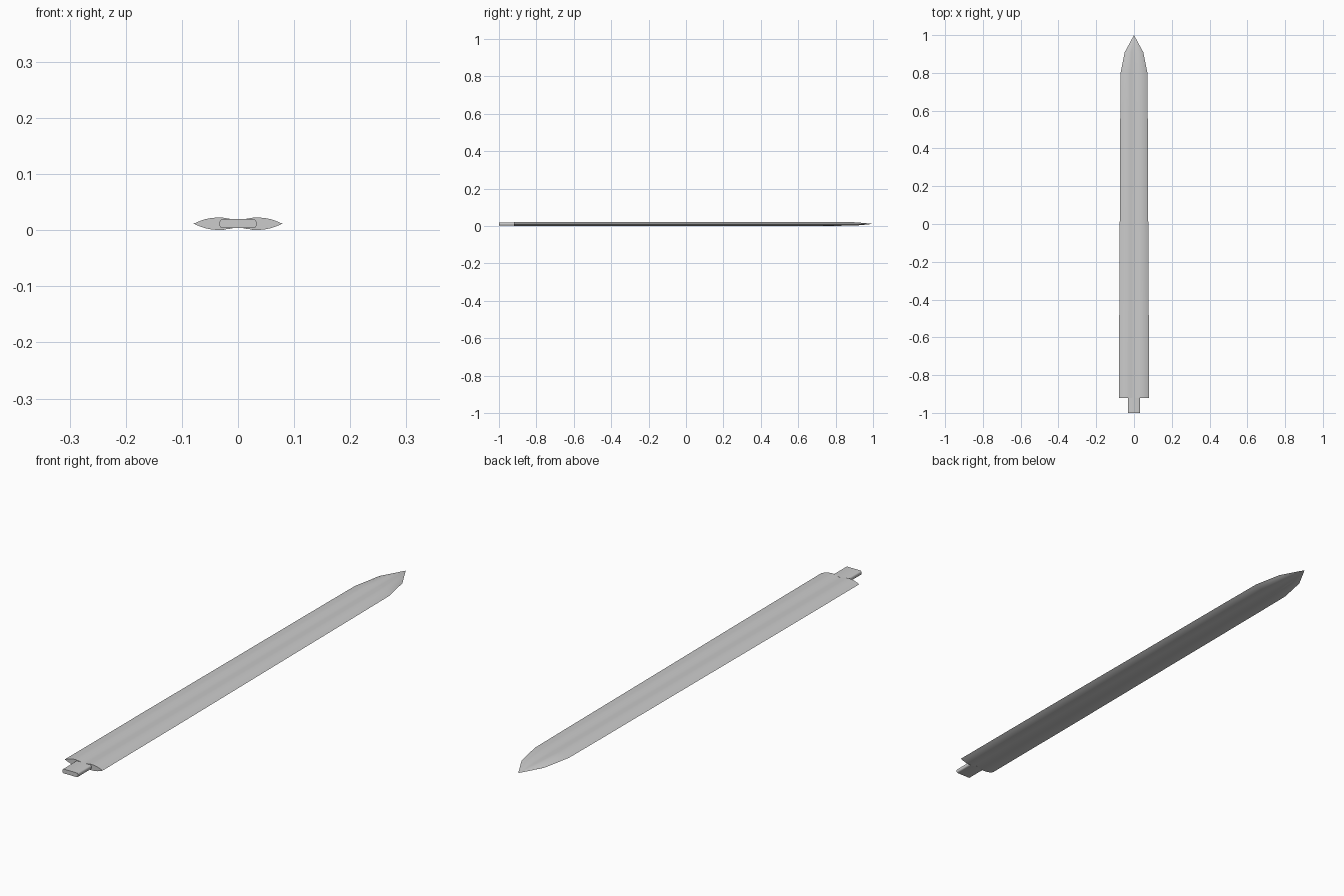
import bpy, bmesh, math

if "Cube" in bpy.data.objects:
    bpy.data.objects.remove(bpy.data.objects["Cube"])

steel = bpy.data.materials.new("grey_steel")
steel.diffuse_color = (0.6, 0.6, 0.6, 1)
steel.use_nodes = True
steel.node_tree.nodes["Principled BSDF"].inputs["Base Color"].default_value = steel.diffuse_color
MID = 0.0115  # height of the cutting edges


def loft(name, rings, tip=None, angle=30):
    """Skin closed rings of points, capping the ends or closing on a tip."""
    bm = bmesh.new()
    loops = [[bm.verts.new(p) for p in ring] for ring in rings]
    n = len(loops[0])
    for a, b in zip(loops, loops[1:]):
        for i in range(n):
            j = (i + 1) % n
            bm.faces.new((a[i], a[j], b[j], b[i]))
    bm.faces.new(loops[0])
    if tip:
        t = bm.verts.new(tip)
        for i in range(n):
            bm.faces.new((loops[-1][i], loops[-1][(i + 1) % n], t))
    else:
        bm.faces.new(loops[-1])
    bmesh.ops.recalc_face_normals(bm, faces=bm.faces)
    mesh = bpy.data.meshes.new(name)
    bm.to_mesh(mesh)
    bm.free()
    mesh.materials.append(steel)
    obj = bpy.data.objects.new(name, mesh)
    bpy.context.collection.objects.link(obj)
    bpy.context.view_layer.objects.active = obj
    obj.select_set(True)
    bpy.ops.object.shade_smooth_by_angle(angle=math.radians(angle))
    obj.select_set(False)
    return obj


# Blade: lens section with a shallow groove along the middle of both faces
quarter = [(1, 0), (0.88, 0.0042), (0.75, 0.0078), (0.6, 0.0102), (0.45, 0.0112),
           (0.34, 0.0108), (0.22, 0.0092), (0.1, 0.0078), (0, 0.0074)]
top = quarter + [(-x, z) for x, z in quarter[-2::-1]]
section = top + [(x, -z) for x, z in top[-2:0:-1]]

# Stations along the blade: y, half width, thickness factor
stations = [(-0.92, 0.079, 1.0), (-0.44, 0.078, 1.0), (0.09, 0.075, 0.97),
            (0.62, 0.0725, 0.94), (0.80, 0.071, 0.92), (0.91, 0.049, 0.78)]
loft("blade", [[(x * w, y, MID + z * t) for x, z in section]
               for y, w, t in stations], tip=(0, 1.0, MID))

# Tang: flat bar with rounded corners, set into the blade base
W, H, R = 0.033, 0.008, 0.006
corners = [(W - R, H - R, 0), (R - W, H - R, 90), (R - W, R - H, 180), (W - R, R - H, 270)]
bar = [(cx + R * math.cos(math.radians(a + s)), MID + cz + R * math.sin(math.radians(a + s)))
       for cx, cz, a in corners for s in (0, 30, 60, 90)]
loft("tang", [[(x, y, z) for x, z in bar] for y in (-1.0, -0.915)], angle=40)
